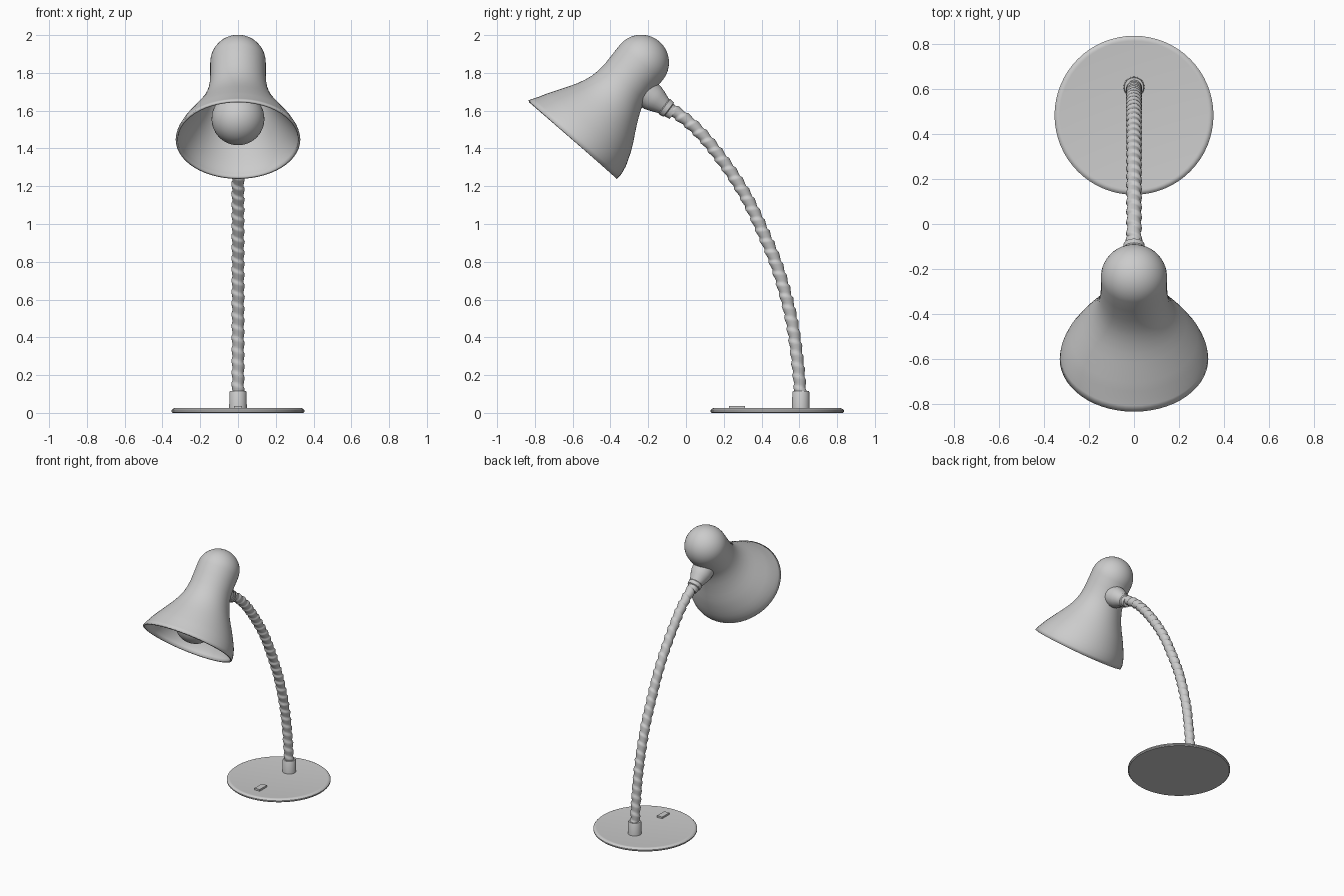
import bpy, bmesh, math
from mathutils import Vector

if "Cube" in bpy.data.objects:
    bpy.data.objects.remove(bpy.data.objects["Cube"])

X = Vector((1, 0, 0))


def ring(center, d, ru, rv, n):
    """Ellipse around an axis d lying in the yz plane; ru along x, rv in plane."""
    v = Vector((0, d.z, -d.y))
    return [center + X * (ru * math.cos(a)) + v * (rv * math.sin(a))
            for a in (2 * math.pi * i / n for i in range(n))]


def loft(name, rings, cap_start=True, cap_end=True, angle=35):
    bm = bmesh.new()
    rows = [[bm.verts.new(p) for p in r] for r in rings]
    n = len(rows[0])
    for a, b in zip(rows, rows[1:]):
        for i in range(n):
            bm.faces.new((a[i], a[(i + 1) % n], b[(i + 1) % n], b[i]))
    if cap_start:
        bm.faces.new(rows[0])
    if cap_end:
        bm.faces.new(rows[-1])
    bmesh.ops.recalc_face_normals(bm, faces=bm.faces)
    me = bpy.data.meshes.new(name)
    bm.to_mesh(me)
    bm.free()
    ob = bpy.data.objects.new(name, me)
    bpy.context.collection.objects.link(ob)
    bpy.ops.object.select_all(action='DESELECT')
    ob.select_set(True)
    bpy.context.view_layer.objects.active = ob
    bpy.ops.object.shade_smooth_by_angle(angle=math.radians(angle))
    return ob


def lathe(name, origin, d, profile, n):
    """Profile of (distance along d, radius)."""
    return loft(name, [ring(origin + d * t, d, r, r, n) for t, r in profile])


UP = Vector((0, 0, 1))

# Round base plate with a slim rolled edge
lathe("base_plate", Vector((0, 0.483, 0)), UP,
      [(0, 0.347), (0.006, 0.353), (0.014, 0.353), (0.021, 0.346),
       (0.025, 0.338), (0.024, 0.33)], 64)

# Collar at the foot of the neck
lathe("neck_collar", Vector((0, 0.608, 0)), UP,
      [(0.01, 0.047), (0.11, 0.045), (0.115, 0.042), (0.115, 0.03)], 24)

# Rocker switch
bpy.ops.mesh.primitive_cube_add(size=1, location=(0, 0.27, 0.028))
sw = bpy.context.object
sw.name = "switch"
sw.scale = (0.042, 0.085, 0.018)
bev = sw.modifiers.new("bevel", 'BEVEL')
bev.width = 0.004
bev.segments = 2

# Gooseneck: smooth path with a spiral ridge
pts = [Vector((0, y, z)) for y, z in
       [(0.61, -0.1), (0.608, 0.08), (0.568, 0.44), (0.497, 0.73), (0.415, 0.94),
        (0.31, 1.16), (0.177, 1.36), (0.045, 1.513), (-0.098, 1.62), (-0.22, 1.69)]]
path = []
for k in range(1, len(pts) - 2):
    p0, p1, p2, p3 = pts[k - 1:k + 3]
    for j in range(40):
        t = j / 40
        path.append(0.5 * (2 * p1 + (p2 - p0) * t + (2 * p0 - 5 * p1 + 4 * p2 - p3) * t * t
                           + (3 * p1 - p0 - 3 * p2 + p3) * t ** 3))
neck, s, last, N = [], 0.0, path[0], 20
for i, p in enumerate(path):
    s += (p - last).length
    last = p
    d = (path[min(i + 1, len(path) - 1)] - path[max(i - 1, 0)]).normalized()
    base = ring(p, d, 1, 1, N)
    row = []
    for k, q in enumerate(base):
        ph = (s / 0.062 + k / N) % 1.0
        row.append(p + (q - p) * (0.028 + 0.008 * min(ph / 0.75, (1 - ph) / 0.25)))
    neck.append(row)
loft("gooseneck", neck)

# Joint between the neck and the shade
jd = Vector((0, 0.80, -0.60)).normalized()
lathe("shade_joint", Vector((0, -0.225, 1.705)), jd,
      [(0, 0.078), (0.06, 0.074), (0.09, 0.064), (0.135, 0.046), (0.14, 0.05),
       (0.165, 0.047), (0.17, 0.04), (0.2, 0.036)], 20)

# Bell shaped shade: axial distance, x radius, in-plane radius, in-plane offset
rim = Vector((0, -0.6, 1.447))
ax = Vector((0, 0.665, 0.747)).normalized()
side = Vector((0, ax.z, -ax.y))
bell = [(0, 0.330, 0.313, 0), (0.025, 0.326, 0.307, 0.008), (0.05, 0.317, 0.298, 0.014),
        (0.085, 0.302, 0.285, 0.018), (0.12, 0.282, 0.268, 0.021), (0.16, 0.258, 0.248, 0.024),
        (0.2, 0.233, 0.226, 0.025), (0.24, 0.208, 0.203, 0.024), (0.28, 0.186, 0.183, 0.021),
        (0.32, 0.169, 0.166, 0.017), (0.36, 0.157, 0.153, 0.011), (0.41, 0.149, 0.144, 0.005),
        (0.48, 0.147, 0.144, 0.001), (0.546, 0.147, 0.147, 0)]
for i in range(1, 12):
    a = math.pi / 2 * i / 11.15
    r = 0.147 * math.cos(a)
    bell.append((0.546 + 0.147 * math.sin(a), r, r, 0))
shade = loft("shade", [ring(rim + ax * t + side * c, ax, ru, rv, 56) for t, ru, rv, c in bell],
             cap_start=False)
sol = shade.modifiers.new("thickness", 'SOLIDIFY')
sol.thickness = 0.012
sol.offset = -1

# Light bulb with its neck, and the socket behind it
R, c = 0.14, 0.147
bulb = []
for i in range(1, 19):
    a = -math.pi / 2 + math.pi * 0.77 * i / 18
    bulb.append((c + R * math.sin(a), R * math.cos(a)))
bulb.insert(0, (c - R, 0.004))
bulb += [(0.29, 0.078), (0.33, 0.062), (0.38, 0.056)]
lathe("bulb", rim, ax, bulb, 32)
lathe("socket", rim, ax, [(0.37, 0.066), (0.375, 0.07), (0.66, 0.07)], 24)
